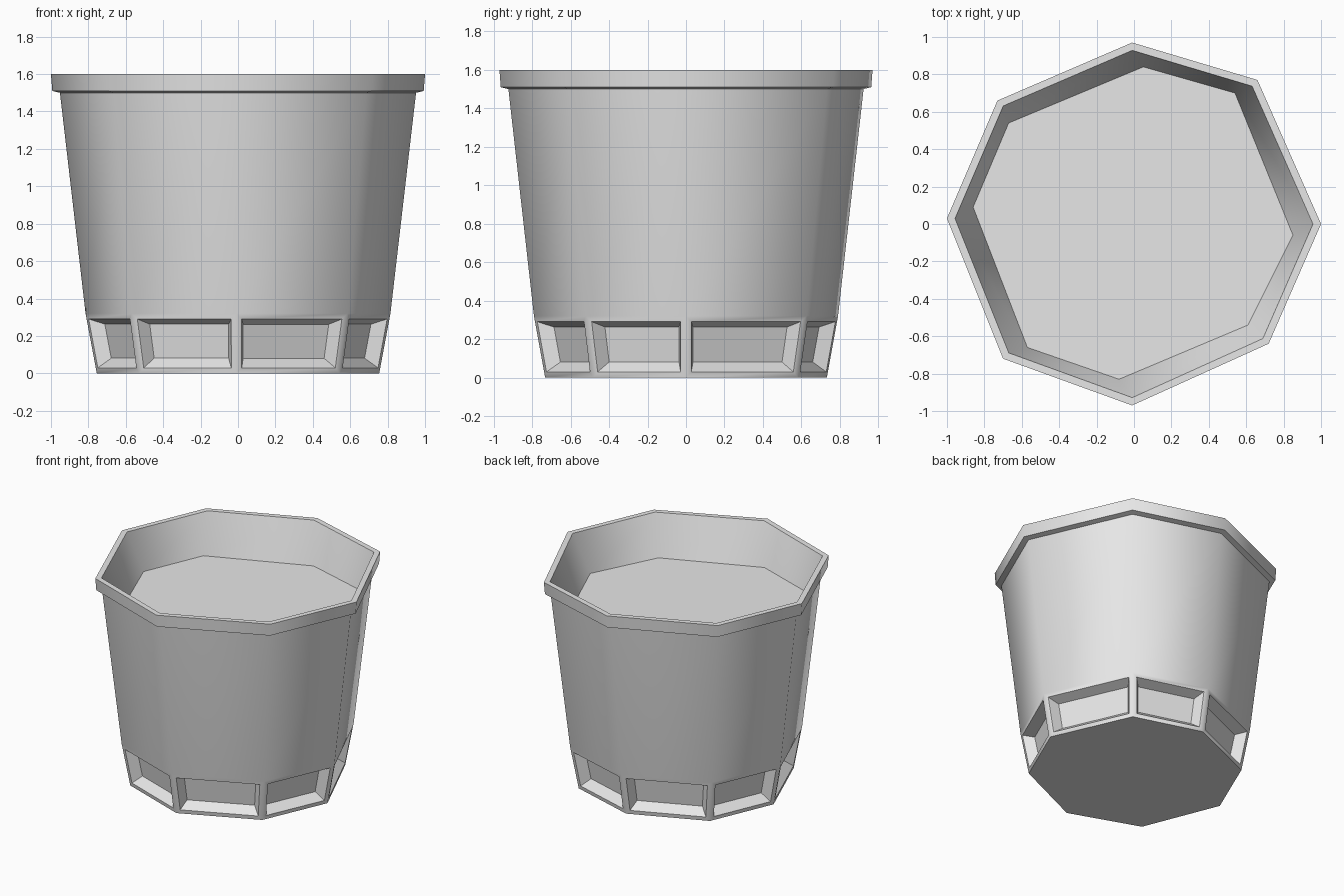
import bpy, bmesh, math

cube = bpy.data.objects.get("Cube")
if cube:
    bpy.data.objects.remove(cube, do_unlink=True)

grey = bpy.data.materials.new("light grey")
grey.use_nodes = True
colour = (0.8, 0.8, 0.8, 1)
grey.diffuse_color = colour
grey.node_tree.nodes["Principled BSDF"].inputs["Base Color"].default_value = colour

# Slightly irregular eight-sided outline of the rim, and of the soil inside
OUTLINE = [(1, 0), (0.66, 0.77), (-0.01, 0.97), (-0.73, 0.66),
           (-1, 0.03), (-0.7, -0.72), (-0.01, -0.97), (0.72, -0.64)]
SOIL = [(0.85, -0.06), (0.54, 0.7), (0.05, 0.84), (-0.67, 0.54),
        (-0.86, 0.09), (-0.57, -0.66), (-0.08, -0.83), (0.61, -0.54)]
SOIL_Z = 1.3


def ring(bm, points, z, scale=1.0):
    return [bm.verts.new((x * scale, y * scale, z)) for x, y in points]


def loft(bm, rings):
    """Join each ring to the next with a band of faces."""
    bands = []
    for low, high in zip(rings, rings[1:]):
        n = len(low)
        bands.append([bm.faces.new((low[i], low[(i + 1) % n],
                                    high[(i + 1) % n], high[i])) for i in range(n)])
    return bands


def finish(bm, name):
    mesh = bpy.data.meshes.new(name)
    bm.normal_update()
    bm.to_mesh(mesh)
    bm.free()
    mesh.materials.append(grey)
    obj = bpy.data.objects.new(name, mesh)
    bpy.context.collection.objects.link(obj)
    bpy.ops.object.select_all(action='DESELECT')
    obj.select_set(True)
    bpy.context.view_layer.objects.active = obj
    bpy.ops.object.shade_smooth_by_angle(angle=math.radians(52))
    return obj


# Pot: base, tapered wall, overhanging rim and inner wall
bm = bmesh.new()
profile = [(0.755, 0), (0.815, 0.32), (0.952, 1.5), (0.993, 1.51), (1, 1.6), (0.957, 1.6)]
rings = [ring(bm, OUTLINE, z, scale) for scale, z in profile]
rings.append(ring(bm, SOIL, SOIL_Z))
bands = loft(bm, rings)
bm.faces.new(list(reversed(rings[0])))
bm.normal_update()

# Recessed panels around the foot
bmesh.ops.inset_individual(bm, faces=bands[0], thickness=0.03, use_even_offset=True)
bmesh.ops.inset_individual(bm, faces=bands[0], thickness=0.04, depth=-0.07,
                           use_even_offset=True)
finish(bm, "pot")

# Flat soil surface
bm = bmesh.new()
bm.faces.new(ring(bm, SOIL, SOIL_Z))
finish(bm, "soil")
